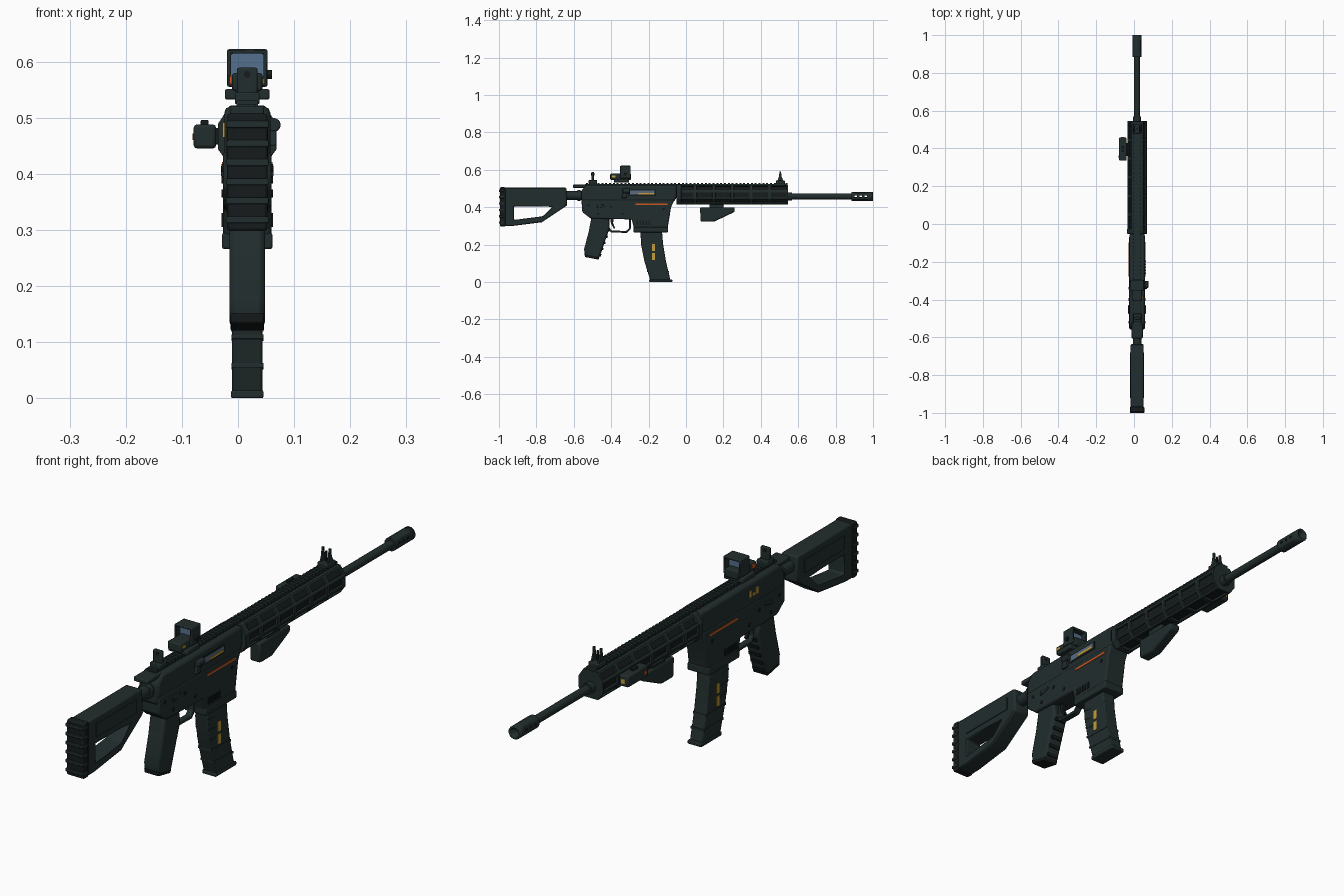
import bpy, bmesh
from math import cos, sin, pi
from mathutils import Matrix

old = bpy.data.objects.get("Cube")
if old:
    bpy.data.objects.remove(old, do_unlink=True)

CX = 0.0165      # the rifle's centre plane
BORE = 0.458     # height of the barrel axis
made = []


def material(name, rgb):
    m = bpy.data.materials.new(name)
    m.use_nodes = True
    m.diffuse_color = (*rgb, 1)
    m.node_tree.nodes["Principled BSDF"].inputs["Base Color"].default_value = (*rgb, 1)
    return m


BODY = material("gunmetal green", (0.016, 0.026, 0.026))
DARK = material("black rubber", (0.008, 0.011, 0.011))
ORANGE = material("orange", (0.60, 0.10, 0.015))
YELLOW = material("yellow", (0.55, 0.34, 0.04))
STEEL = material("blue steel", (0.10, 0.15, 0.22))
GLASS = material("lens blue", (0.09, 0.16, 0.27))


def finish(name, bm, mats, bevel=0):
    bmesh.ops.recalc_face_normals(bm, faces=bm.faces)
    mesh = bpy.data.meshes.new(name)
    bm.to_mesh(mesh)
    bm.free()
    ob = bpy.data.objects.new(name, mesh)
    bpy.context.collection.objects.link(ob)
    for m in mats if isinstance(mats, tuple) else (mats,):
        mesh.materials.append(m)
    if bevel:
        b = ob.modifiers.new("bevel", "BEVEL")
        b.width, b.segments, b.limit_method = bevel, 2, "ANGLE"
    made.append(ob)
    return ob


def add_prism(bm, pts, a0, a1, hole=None, axis="x"):
    """Extrude a profile across the rifle (x) or along it (y)."""
    def loop(points, a):
        return [bm.verts.new((CX + a, u, v) if axis == "x" else (CX + u, a, v)) for u, v in points]
    n = len(pts)
    outer = [loop(pts, a) for a in (a0, a1)]
    inner = [loop(hole, a) for a in (a0, a1)] if hole else None
    for lo, hi in [outer] + ([inner] if hole else []):
        for i in range(n):
            j = (i + 1) % n
            bm.faces.new((lo[i], lo[j], hi[j], hi[i]))
    for k in (0, 1):
        if hole:
            for i in range(n):
                j = (i + 1) % n
                bm.faces.new((outer[k][i], outer[k][j], inner[k][j], inner[k][i]))
        else:
            bm.faces.new(outer[k])


def rect(u0, u1, v0, v1):
    return [(u0, v0), (u1, v0), (u1, v1), (u0, v1)]


def prism(name, pts, a0, a1, mat=BODY, bevel=0, hole=None, axis="x"):
    bm = bmesh.new()
    add_prism(bm, pts, a0, a1, hole, axis)
    return finish(name, bm, mat, bevel)


def many(name, shapes, mat=BODY, bevel=0):
    bm = bmesh.new()
    for pts, a0, a1 in shapes:
        add_prism(bm, pts, a0, a1)
    return finish(name, bm, mat, bevel)


def plates(name, pts, half, mat, thick=0.003, sides=(-1, 1)):
    return many(name, [(pts, s * (half - 0.003), s * (half + thick)) for s in sides], mat)


def rod(name, x, y, z, r, length, axis="y", mat=BODY, sides=16, bevel=0):
    bm = bmesh.new()
    turn = Matrix.Rotation(pi / 2, 4, "X" if axis == "y" else "Y")
    bmesh.ops.create_cone(bm, cap_ends=True, segments=sides, radius1=r, radius2=r, depth=length,
                          matrix=Matrix.Translation((CX + x, y, z)) @ turn)
    return finish(name, bm, mat, bevel)


# Stock with its opening, ribbed pad and buffer tube
prism("stock", [(-.985, .505), (-.64, .505), (-.635, .41), (-.77, .32), (-.93, .30), (-.985, .30)],
      -.034, .034, BODY, .007,
      hole=[(-.92, .405), (-.79, .405), (-.715, .402), (-.765, .352), (-.86, .34), (-.92, .332)])
prism("butt_pad", rect(-.995, -.965, .298, .507), -.036, .036, DARK, .005)
many("butt_pad_ribs", [(rect(-1, -.97, z, z + .012), -.038, .038)
                       for z in [.312 + .034 * i for i in range(6)]], BODY, .002)
rod("buffer_tube", 0, -.60, .463, .023, .12)
rod("buffer_ring", 0, -.572, .463, .03, .018, bevel=.003)
plates("stock_panel", rect(-.92, -.68, .43, .48), .034, BODY)

# Receiver and magazine well
prism("upper_receiver", [(-.56, .41), (-.56, .49), (-.53, .52), (-.05, .52), (-.05, .45), (-.07, .425)],
      -.041, .041, BODY, .011)
prism("lower_receiver", [(-.555, .44), (-.555, .375), (-.51, .34), (-.29, .335), (-.275, .275),
                         (-.10, .275), (-.08, .40), (-.062, .44)], -.043, .043, BODY, .006)
prism("magazine_well_lip", rect(-.28, -.095, .266, .295), -.045, .045, BODY, .004)
plates("side_stripe", rect(-.27, -.10, .413, .421), .043, ORANGE, .002)
many("well_ribs", [(rect(y, y + .008, .305, .33), -.046, .046)
                   for y in [-.265 + .016 * i for i in range(5)]], DARK)
for i, (y, z) in enumerate([(-.47, .365), (-.40, .40), (-.34, .365), (-.52, .41), (-.12, .39)]):
    rod(f"receiver_pin_{i + 1}", 0, y, z, .007, .091, "x", DARK, 12)
prism("selector_levers", [(-.475, .395), (-.43, .405), (-.43, .415), (-.475, .412)], -.047, .047, BODY, .002)
prism("charging_handle", rect(-.605, -.52, .504, .521), -.03, .03, BODY, .004)

# Ejection port on one side, marks on the other
plates("port_frame", rect(-.31, -.16, .461, .495), .041, DARK, .001, (1,))
plates("port_bolt", rect(-.30, -.168, .467, .489), .041, STEEL, .002, (1,))
plates("port_round", rect(-.255, -.172, .468, .477), .041, YELLOW, .004, (1,))
many("left_marks", [(rect(y, y + w, .465, .465 + h), -.044, -.038)
                    for y, w, h in [(-.395, .014, .026), (-.374, .012, .012), (-.354, .014, .026)]], YELLOW)
rod("forward_assist", .047, -.32, .487, .0125, .038, bevel=.003)
prism("case_deflector", [(-.345, .45), (-.315, .45), (-.315, .49), (-.335, .49)], .035, .052, BODY, .003)

# Handguard: eight-sided, with recessed slots
prof = [(.051, .445), (.051, .488), (.030, .520), (-.030, .520),
        (-.051, .488), (-.051, .445), (-.030, .416), (.030, .416)]
SEG = 6
bm = bmesh.new()
rings = [[bm.verts.new((CX + x, -.05 + .595 * k / SEG, z)) for x, z in prof] for k in range(SEG + 1)]
slots = []
for a, b in zip(rings, rings[1:]):
    for i in range(8):
        j = (i + 1) % 8
        f = bm.faces.new((a[i], a[j], b[j], b[i]))
        if i != 2:
            slots.append(f)
bm.faces.new(rings[0])
bm.faces.new(rings[-1])
bmesh.ops.recalc_face_normals(bm, faces=bm.faces)
bmesh.ops.inset_individual(bm, faces=slots, thickness=.011, depth=0)
bmesh.ops.inset_individual(bm, faces=slots, thickness=.0008, depth=-.008)
for f in slots:
    f.material_index = 1
finish("handguard", bm, (BODY, DARK))
prism("handguard_collar", [(x * 1.03, BORE + .01 + (z - BORE - .01) * 1.03) for x, z in prof],
      -.052, -.025, axis="y", bevel=.002)

# Top rail
prism("rail_base", rect(-.54, .54, .515, .524), -.016, .016)
many("rail_teeth", [(rect(y, y + .011, .52, .531), -.019, .019)
                    for y in [-.535 + .0205 * i for i in range(53)]])

# Barrel and ported muzzle device
rod("barrel", 0, .70, BORE, .0155, .39)
rod("barrel_shoulder", 0, .553, BORE, .021, .03)
bm = bmesh.new()
stations = [.885, .90, .913, .927, .940, .954, .967, 1.0]
rings = [[bm.verts.new((CX + .025 * cos((i - .5) * pi / 6), y, BORE + .025 * sin((i - .5) * pi / 6)))
          for i in range(12)] for y in stations]
for k in range(len(stations) - 1):
    for i in range(12):
        if not (k in (1, 3, 5) and i in (0, 6)):
            j = (i + 1) % 12
            bm.faces.new((rings[k][i], rings[k][j], rings[k + 1][j], rings[k + 1][i]))
bm.faces.new(rings[0])
shell = finish("muzzle_brake", bm, BODY).modifiers.new("wall", "SOLIDIFY")
shell.thickness, shell.offset = .008, -1

# Pistol grip with finger ridges
prism("pistol_grip", [(-.505, .35), (-.415, .345), (-.408, .29), (-.465, .125), (-.54, .14), (-.545, .175),
                      (-.52, .27)], -.032, .032, BODY, .01)
prism("grip_cap", [(-.54, .134), (-.468, .12), (-.462, .135), (-.543, .152)], -.03, .03, DARK, .003)
many("grip_ridges", [([(y - .03, z), (y, z - .006), (y + .003, z + .006), (y - .03, z + .008)], -.024, .024)
                     for y, z in [(-.409 - .0115 * i, .275 - .033 * i) for i in range(5)]], DARK)

# Trigger and its guard
prism("trigger_guard", [(-.42, .345), (-.295, .345), (-.295, .285), (-.315, .263), (-.40, .265), (-.42, .285)],
      -.012, .012, BODY, .002,
      hole=[(-.408, .337), (-.305, .337), (-.305, .288), (-.32, .274), (-.397, .275), (-.408, .289)])
prism("trigger", [(-.405, .345), (-.385, .345), (-.39, .315), (-.378, .288), (-.386, .286), (-.402, .315)],
      -.006, .006, DARK)

# Curved magazine with ribs and level marks
back = [(-.245, .29), (-.24, .20), (-.222, .11), (-.19, .005)]
front = [(-.082, .005), (-.107, .11), (-.122, .20), (-.13, .29)]
prism("magazine", back + front, -.027, .027, BODY, .004)
prism("magazine_base", rect(-.197, -.073, 0, .014), -.029, .029, BODY, .003)
many("magazine_ribs", [([(b, z), (f, z - .004), (f, z + .004), (b, z + .008)], -.0285, .0285)
                       for b, f, z in [(-.208, -.092, .055), (-.223, -.106, .106)]])
many("magazine_side_ribs", [([(b, z), (b + .038, z - .006), (b + .038, z), (b, z + .006)], -.0285, .0285)
                            for b, z in [(-.229, .15), (-.236, .19), (-.24, .23)]])
plates("magazine_marks_upper", rect(-.183, -.166, .167, .204), .027, YELLOW, .002)
plates("magazine_marks_lower", rect(-.183, -.166, .119, .156), .027, YELLOW, .002)

# Angled foregrip
prism("foregrip", [(.075, .40), (.26, .40), (.26, .375), (.15, .323), (.078, .323)], -.022, .022, BODY, .007)
prism("foregrip_mount", rect(.125, .20, .392, .42), -.018, .018, BODY, .003)

# Reflex sight
prism("sight_clamp", rect(-.385, -.305, .532, .551), -.040, .040, BODY, .004)
prism("sight_body", rect(-.405, -.293, .547, .580), -.027, .027, BODY, .005)
prism("sight_hood", rect(-.036, .036, .555, .622), -.352, -.296, BODY, .006,
      hole=rect(-.029, .029, .572, .614), axis="y")
prism("sight_lens", rect(-.030, .030, .570, .616), -.327, -.321, GLASS, axis="y")
plates("sight_button_left", rect(-.395, -.375, .560, .574), .027, ORANGE, .005, (-1,))
plates("sight_button_right", rect(-.395, -.378, .560, .570), .027, YELLOW, .003, (1,))
rod("sight_knob", .038, -.325, .577, .008, .013, "x", DARK, 12)

# Folding iron sights
prism("rear_sight_base", rect(-.52, -.475, .524, .545), -.022, .022, BODY, .003)
prism("rear_sight_leaf", rect(-.506, -.492, .54, .589), -.018, .018, BODY, .003)
rod("rear_sight_aperture", 0, -.499, .577, .006, .017, "y", DARK, 12)
prism("front_sight_base", rect(.48, .53, .524, .542), -.022, .022, BODY, .003)
wing = [(.487, .535), (.523, .535), (.511, .565), (.508, .592), (.500, .592), (.497, .565)]
many("front_sight_wings", [(wing, s * .011, s * .018) for s in (-1, 1)], BODY, .001)
prism("front_sight_post", rect(.501, .507, .535, .58), -.003, .003, DARK)

# Side light module
prism("light_module", rect(.335, .458, .445, .488), -.0955, -.0555, BODY, .006)
prism("light_mount", rect(.36, .43, .452, .482), -.06, -.045, DARK, .003)
prism("light_button", rect(.38, .41, .485, .496), -.083, -.069, DARK, .002)
prism("light_lens", rect(-.085, -.068, .458, .475), .455, .461, YELLOW, axis="y")
prism("light_mark", rect(.35, .362, .46, .472), -.0975, -.093, ORANGE)

# Smooth the rounded parts and keep edges crisp
bpy.ops.object.select_all(action="DESELECT")
for ob in made:
    ob.select_set(True)
bpy.context.view_layer.objects.active = made[0]
bpy.ops.object.shade_smooth_by_angle(angle=pi / 6)
